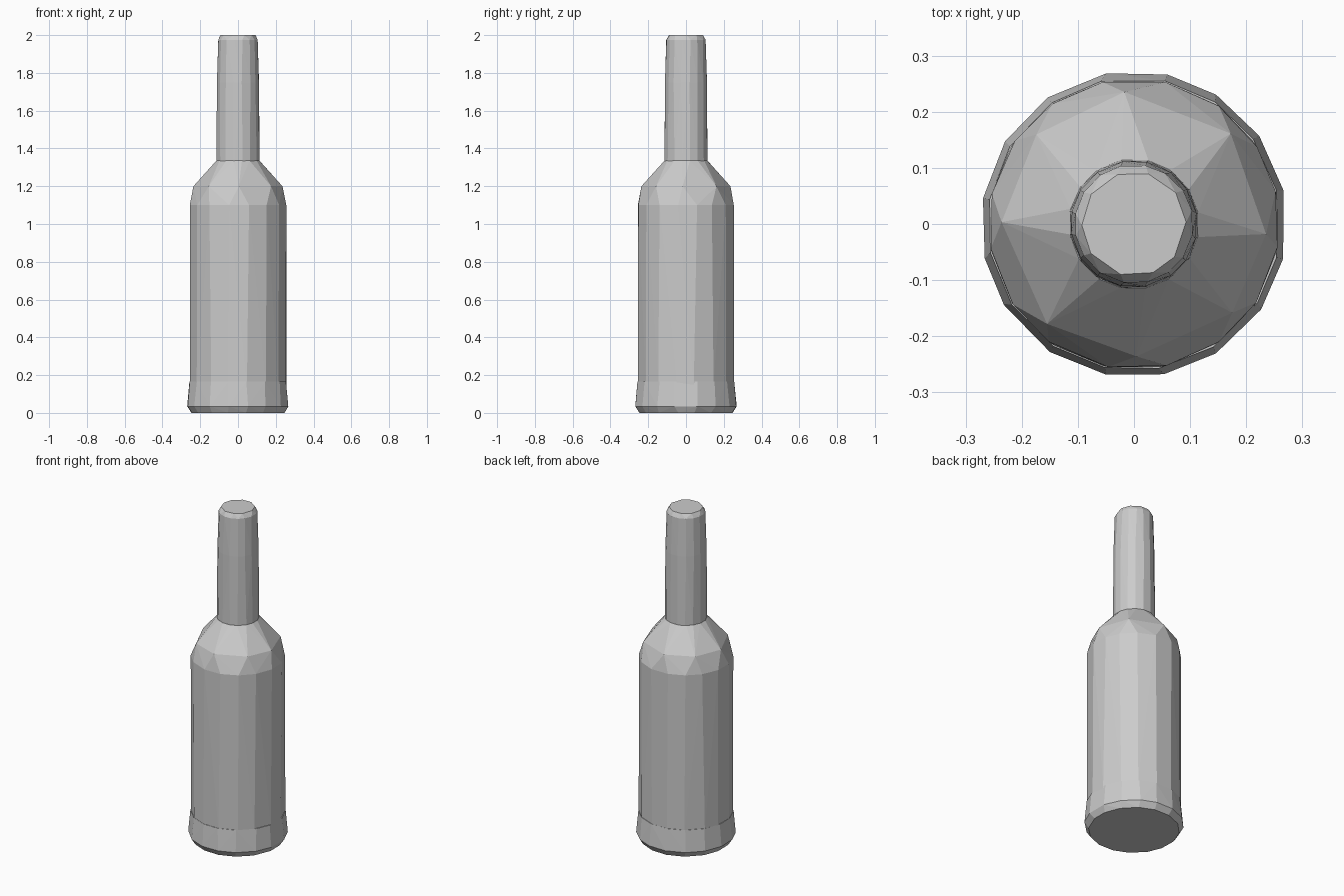
import bpy
import bmesh
import random
from math import cos, sin, pi

random.seed(4)

cube = bpy.data.objects.get("Cube")
if cube:
    bpy.data.objects.remove(cube, do_unlink=True)

# Single neutral grey
grey = bpy.data.materials.new("plain grey")
grey.use_nodes = True
colour = (0.6, 0.6, 0.6, 1)
grey.diffuse_color = colour
grey.node_tree.nodes["Principled BSDF"].inputs["Base Color"].default_value = colour


def faceted_part(name, rings):
    """Wrap a faceted shell round rings of (height, radius, sides, offset in steps)."""
    bm = bmesh.new()
    for z, radius, sides, offset in rings:
        step = 2 * pi / sides
        for i in range(sides):
            a = (i + offset + random.uniform(-0.1, 0.1)) * step
            bm.verts.new((radius * cos(a), radius * sin(a), z))
    hull = bmesh.ops.convex_hull(bm, input=bm.verts[:])
    spare = {v for v in hull["geom_interior"] if isinstance(v, bmesh.types.BMVert)}
    bmesh.ops.delete(bm, geom=list(spare), context='VERTS')
    bmesh.ops.recalc_face_normals(bm, faces=bm.faces[:])
    mesh = bpy.data.meshes.new(name)
    bm.to_mesh(mesh)
    bm.free()
    mesh.materials.append(grey)
    obj = bpy.data.objects.new(name, mesh)
    bpy.context.collection.objects.link(obj)
    return obj


# Flared foot with a chamfered bottom edge
faceted_part("bottle_base", [
    (0, 0.25, 16, 0.5),
    (0.035, 0.273, 16, 0.5),
    (0.165, 0.261, 16, 0.5),
])

# Straight body with broad shoulder facets
faceted_part("bottle_body", [
    (0.15, 0.259, 16, 0.5),
    (1.1, 0.259, 16, 0.5),
    (1.2, 0.236, 8, 0),
    (1.335, 0.116, 16, 0.5),
])

# Slim tapering neck with a softened lip
faceted_part("bottle_neck", [
    (1.32, 0.116, 16, 0.5),
    (1.75, 0.113, 16, 0.5),
    (1.975, 0.106, 16, 0.5),
    (2, 0.093, 10, 0),
])
